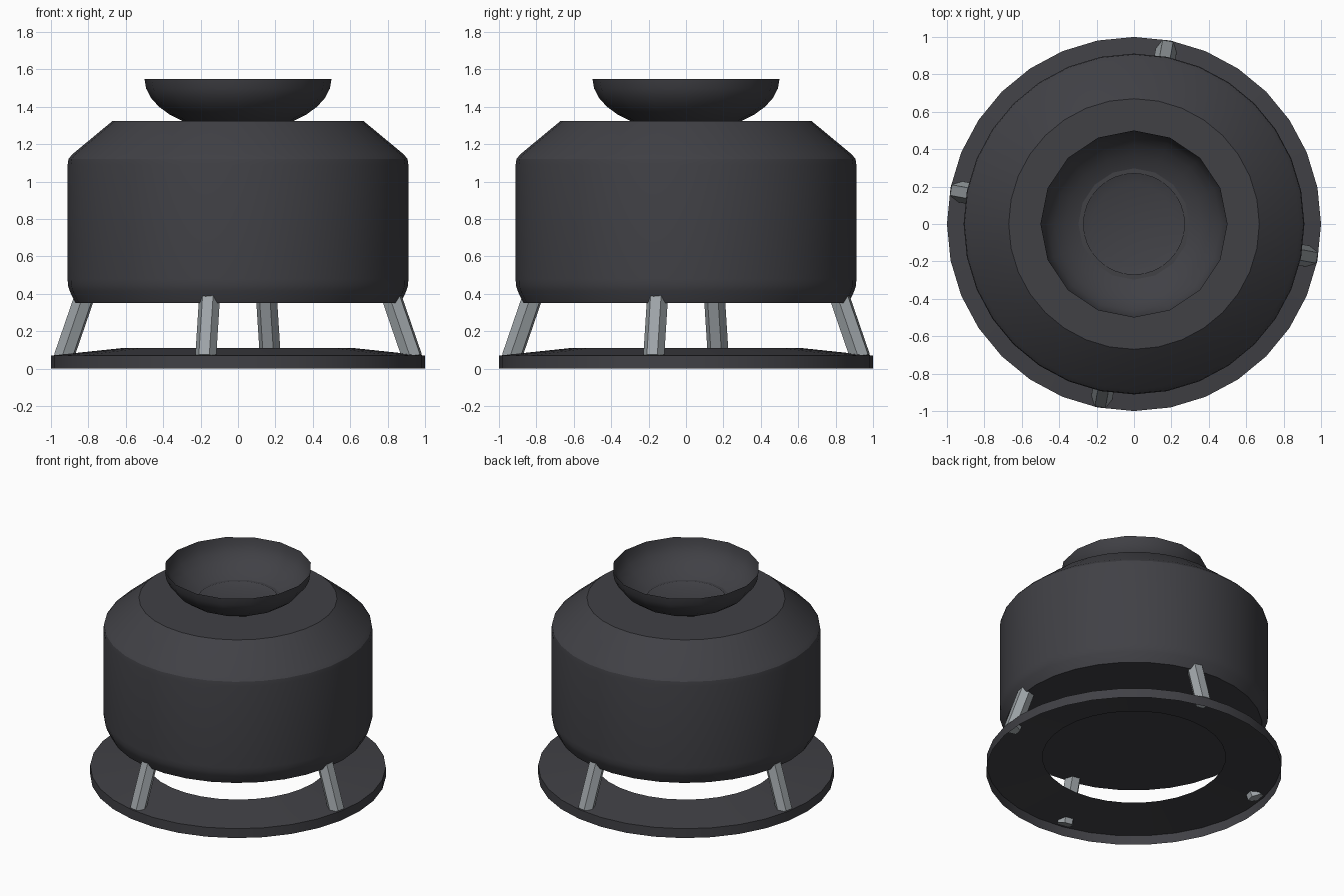
import bpy, bmesh, math
from mathutils import Vector, Matrix

cube = bpy.data.objects.get("Cube")
if cube:
    bpy.data.objects.remove(cube, do_unlink=True)


def make_material(name, color):
    mat = bpy.data.materials.new(name)
    mat.use_nodes = True
    mat.diffuse_color = color
    mat.node_tree.nodes["Principled BSDF"].inputs["Base Color"].default_value = color
    return mat


charcoal = make_material("charcoal", (0.052, 0.052, 0.06, 1))
steel_grey = make_material("steel grey", (0.34, 0.37, 0.39, 1))


def finish(name, bm, mat, smooth=True):
    mesh = bpy.data.meshes.new(name)
    bm.to_mesh(mesh)
    bm.free()
    obj = bpy.data.objects.new(name, mesh)
    bpy.context.collection.objects.link(obj)
    mesh.materials.append(mat)
    if smooth:
        bpy.ops.object.select_all(action="DESELECT")
        obj.select_set(True)
        bpy.context.view_layer.objects.active = obj
        bpy.ops.object.shade_smooth_by_angle(angle=math.radians(30))
    return obj


def lathe(name, profile, sides, mat, cap_start=False):
    """Spin a (radius, height) profile around z, listed from bottom to top outside."""
    bm = bmesh.new()
    rings = []
    for r, z in profile:
        turns = [math.tau * i / sides for i in range(sides)]
        rings.append([bm.verts.new((r * math.cos(a), r * math.sin(a), z)) for a in turns])
    for low, high in zip(rings, rings[1:]):
        for i in range(sides):
            j = (i + 1) % sides
            bm.faces.new((low[i], low[j], high[j], high[i]))
    if cap_start:
        bm.faces.new(rings[0][::-1])
    return finish(name, bm, mat)


# Open skirt with a gently coned top and a round hole
lathe("base_ring", [(1, 0), (1, 0.07), (0.62, 0.11)], 32, charcoal)

# Tank with a closed underside and a top opening for the dish
lathe("tank_body",
      [(0.868, 0.35), (0.9, 0.415), (0.909, 0.445), (0.911, 0.48), (0.911, 1.09),
       (0.906, 1.122), (0.885, 1.147), (0.67, 1.325), (0.27, 1.325)],
      32, charcoal, cap_start=True)

# Shallow dish: part of a flattened hemisphere, with a flat floor
steps = 6
arc = [math.radians(64) * (1 - i / steps) for i in range(steps + 1)]
dish = [(0.5 * math.cos(a), 1.55 - 0.28 * math.sin(a)) for a in arc]
lathe("top_dish", dish, 16, charcoal, cap_start=True)

# Four six-sided legs, splayed outward
for k, side in enumerate(("back", "right", "front", "left")):
    foot, head = Vector((0.948, 0, 0.06)), Vector((0.815, 0, 0.44))
    axis = head - foot
    tilt = Matrix.Rotation(math.atan2(axis.x, axis.z), 4, "Y")
    spin = Matrix.Rotation(math.radians(79.5 + 90 * k), 4, "Z")
    place = spin @ Matrix.Translation((foot + head) / 2) @ tilt
    bm = bmesh.new()
    bmesh.ops.create_cone(bm, cap_ends=True, segments=6, radius1=0.057,
                          radius2=0.057, depth=axis.length)
    # Turn a flat side outward when the primitive starts on a corner
    if max(v.co.x for v in bm.verts) > 0.055:
        bm.transform(Matrix.Rotation(math.radians(30), 4, "Z"))
    bm.transform(place)
    finish(side + "_leg", bm, steel_grey, smooth=False)
